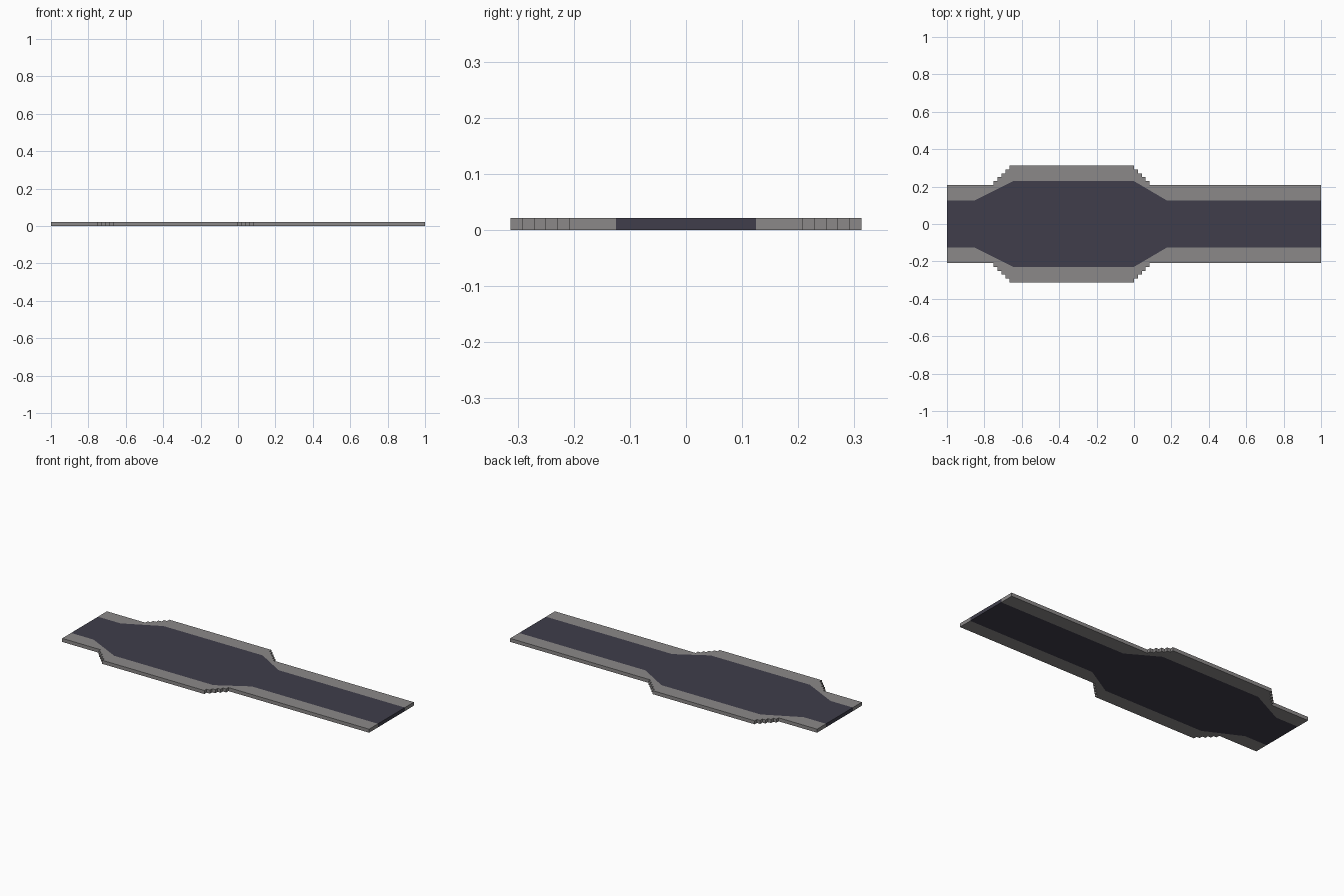
import bpy
import bmesh

if "Cube" in bpy.data.objects:
    bpy.data.objects.remove(bpy.data.objects["Cube"])

U = 1 / 48          # one grid block
H = U               # slab thickness


def material(name, colour):
    m = bpy.data.materials.new(name)
    m.diffuse_color = (*colour, 1)
    m.use_nodes = True
    m.node_tree.nodes["Principled BSDF"].inputs["Base Color"].default_value = m.diffuse_color
    return m


def prism(name, outline, mat):
    """Extrude a flat outline (in blocks) up from z = 0."""
    bm = bmesh.new()
    face = bm.faces.new([bm.verts.new((x * U, y * U, 0)) for x, y in outline])
    top = bmesh.ops.extrude_face_region(bm, geom=[face])["geom"]
    bmesh.ops.translate(bm, vec=(0, 0, H),
                        verts=[v for v in top if isinstance(v, bmesh.types.BMVert)])
    if not any(f.normal.z < 0 and f.calc_center_median().z < H / 2 for f in bm.faces):
        bm.faces.new([v for v in face.verts][::-1]) if not face.is_valid else None
    bmesh.ops.recalc_face_normals(bm, faces=bm.faces)
    mesh = bpy.data.meshes.new(name)
    bm.to_mesh(mesh)
    bm.free()
    mesh.materials.append(mat)
    ob = bpy.data.objects.new(name, mesh)
    bpy.context.collection.objects.link(ob)
    return ob


asphalt = material("dark asphalt", (0.05, 0.048, 0.07))
paving = material("grey paving", (0.26, 0.25, 0.25))

# Edge between road and pavement, widening at the bay
kerb = [(-48, 6), (-41, 6), (-31, 11), (0, 11), (8.5, 6), (48, 6)]

# Road surface
prism("road", kerb + [(x, -y) for x, y in reversed(kerb)], asphalt)

# Pavement outer edge: one-block stairs at each end of the bay
outer = [(-48, 10)]
for i in range(5):
    outer += [(-36 + i, 10 + i), (-36 + i, 11 + i)]
for i in range(5):
    outer += [(i, 15 - i), (i, 14 - i)]
outer.append((48, 10))

# Pavements on both sides
for side, label in ((1, "back"), (-1, "front")):
    loop = outer + kerb[::-1]
    prism(label + "_pavement", [(x, side * y) for x, y in loop], paving)
